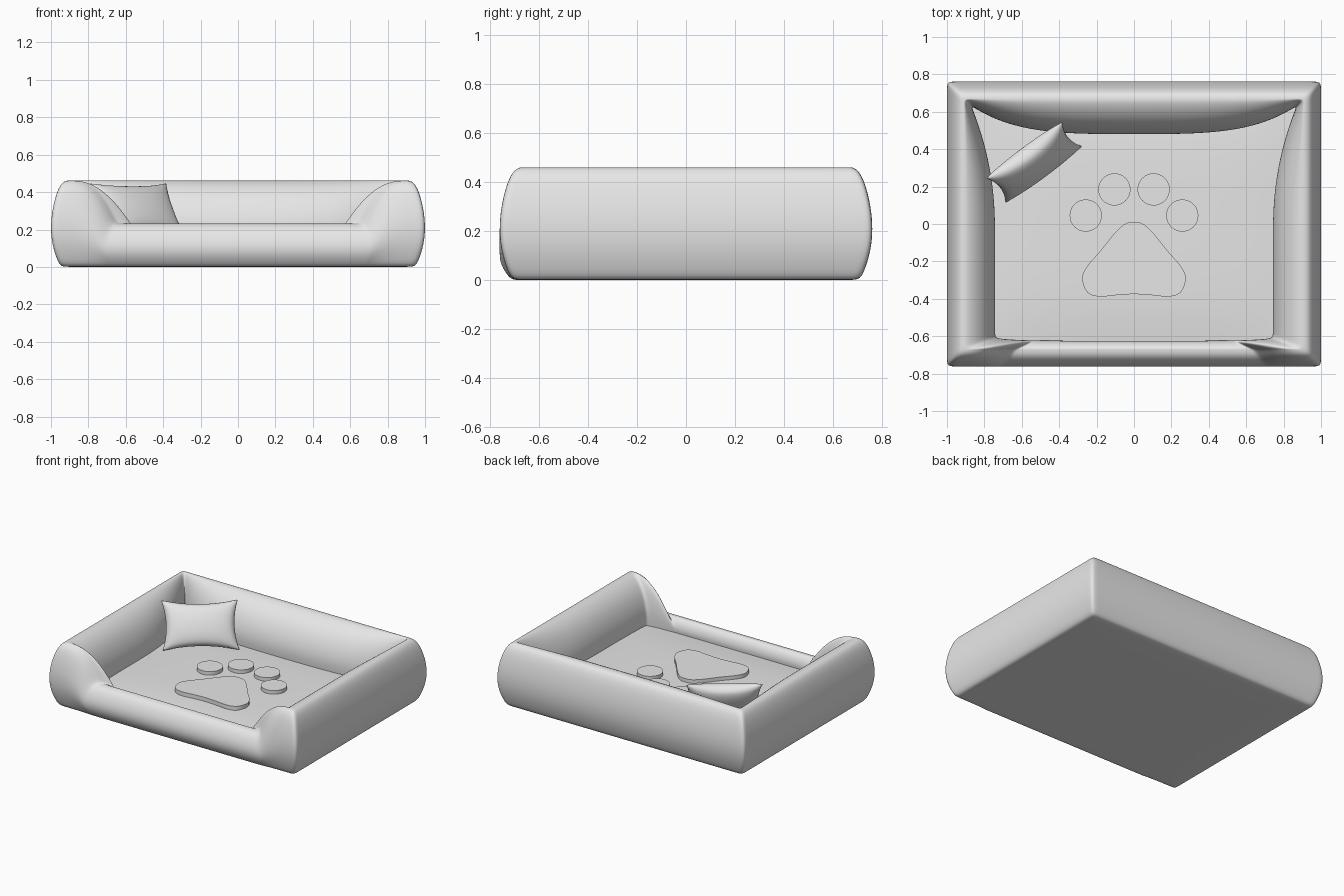
import bpy, bmesh, math
from mathutils import Vector, Matrix

old = bpy.data.objects.get("Cube")
if old:
    bpy.data.objects.remove(old, do_unlink=True)

fabric = bpy.data.materials.new("light_grey_fabric")
fabric.use_nodes = True
GREY = (0.8, 0.8, 0.8, 1)
fabric.diffuse_color = GREY
fabric.node_tree.nodes["Principled BSDF"].inputs["Base Color"].default_value = GREY


def finish(name, bm, subsurf=0, sharp=False):
    """Turn a bmesh into a shaded object with the fabric material."""
    bmesh.ops.recalc_face_normals(bm, faces=bm.faces)
    mesh = bpy.data.meshes.new(name)
    bm.to_mesh(mesh)
    bm.free()
    mesh.materials.append(fabric)
    obj = bpy.data.objects.new(name, mesh)
    bpy.context.collection.objects.link(obj)
    if subsurf:
        mod = obj.modifiers.new("Smooth", "SUBSURF")
        mod.levels = mod.render_levels = subsurf
    bpy.ops.object.select_all(action="DESELECT")
    obj.select_set(True)
    bpy.context.view_layer.objects.active = obj
    if sharp:
        bpy.ops.object.shade_smooth_by_angle(angle=math.radians(35))
    else:
        bpy.ops.object.shade_smooth()
    return obj


# Bolster wall: a cross-section swept round the rectangle
HALF_X, HALF_Y, TOP, LIP, FLOOR = 1.0, 0.762, 0.462, 0.232, 0.14
CREST = 0.09
OUTER = [(.1, 0), (.055, 0), (.035, .03), (.006, .12), (-.002, .21),
         (.006, .3), (.03, .4), (.06, .455), (CREST, TOP)]
INNER = [(.12, 1), (.38, .93), (.66, .78), (.88, .55), (1, .28), (.98, .05), (.9, -.3)]


def section(height, thick):
    """(inset, z) pairs from under the base, over the crest, to the floor."""
    pts = [(u, z * height / TOP) for u, z in OUTER]
    pts += [(CREST + (thick - CREST) * v, FLOOR + (height - FLOOR) * w) for v, w in INNER]
    return pts


def side_thick(f):
    return .26 - .13 * max(0, f) ** 2


def back_thick(f):
    return .285 - .155 * abs(f) ** 4


def front_thick(f):
    return .138 + .015 * abs(f) ** 6


def front_height(f):
    s = min(1, max(0, (abs(f) * .91 - .65) / .23))
    return LIP + (TOP - LIP) * (1 - (1 - s) ** 2.5)


def mirrored(values):
    return [-v for v in reversed(values)] + [0] + values


PLAIN = mirrored([.25, .5, .7, .85, .95, 1])
FRONT = mirrored([.3, .55, .68, .71, .74, .78, .83, .89, .95, 1])

side_front = section(TOP, side_thick(-1))
side_back = section(TOP, side_thick(1))
front_end = section(TOP, front_thick(1))
back_end = section(TOP, back_thick(1))

stations = []
for f in FRONT[:-1]:
    sec = section(front_height(f), front_thick(f))
    stations.append([(f * (HALF_X - c[0]), u - HALF_Y, z)
                     for (u, z), c in zip(sec, side_front)])


def side_station(f, sign):
    sec, t = section(TOP, side_thick(f)), (f + 1) / 2
    return [(sign * (HALF_X - u), (1 - t) * (a[0] - HALF_Y) + t * (HALF_Y - b[0]), z)
            for (u, z), a, b in zip(sec, front_end, back_end)]


stations += [side_station(f, 1) for f in PLAIN[:-1]]
for f in reversed(PLAIN[1:]):
    sec = section(TOP, back_thick(f))
    stations.append([(f * (HALF_X - c[0]), HALF_Y - u, z)
                     for (u, z), c in zip(sec, side_back)])
stations += [side_station(f, -1) for f in reversed(PLAIN[1:])]

bm = bmesh.new()
rings = [[bm.verts.new(p) for p in st] for st in stations]
for a, b in zip(rings, rings[1:] + rings[:1]):
    for k in range(len(a) - 1):
        bm.faces.new((a[k], b[k], b[k + 1], a[k + 1]))
bm.faces.new([r[0] for r in rings])
finish("bolster_wall", bm, subsurf=2)

# Slightly domed sleeping cushion
bm = bmesh.new()
bmesh.ops.create_grid(bm, x_segments=16, y_segments=12, size=1)
for v in bm.verts:
    dome = (1 - v.co.x ** 4) * (1 - v.co.y ** 4)
    v.co = (v.co.x * .88, v.co.y * .65, .135 + .025 * dome)
finish("floor_cushion", bm)

# Paw emblem: four round toes and one large pad
PAD_LOW, PAD_TOP = .13, .186
for n, (x, y) in enumerate([(-.258, .045), (-.105, .185), (.105, .185), (.258, .045)]):
    bm = bmesh.new()
    bmesh.ops.create_cone(bm, cap_ends=True, segments=40, radius1=.086, radius2=.086,
                          depth=PAD_TOP - PAD_LOW,
                          matrix=Matrix.Translation((x, y, (PAD_LOW + PAD_TOP) / 2)))
    finish(f"paw_toe_{n + 1}", bm, sharp=True)

half = [(.045, .002), (.1, -.045), (.185, -.15), (.25, -.225), (.277, -.29),
        (.25, -.365), (.185, -.388), (.09, -.38)]
outline = [Vector(p) for p in half + [(0, -.375)] + [(-x, y) for x, y in reversed(half)] + [(0, .01)]]
bm = bmesh.new()
ring = []
count = len(outline)
for i in range(count):
    p0, p1, p2, p3 = (outline[(i + d) % count] for d in (-1, 0, 1, 2))
    for step in range(5):
        t = step / 5
        p = .5 * (2 * p1 + (p2 - p0) * t + (2 * p0 - 5 * p1 + 4 * p2 - p3) * t ** 2
                  + (3 * p1 - p0 - 3 * p2 + p3) * t ** 3)
        ring.append(bm.verts.new((p.x, p.y, PAD_LOW)))
base = bm.faces.new(ring)
out = bmesh.ops.extrude_face_region(bm, geom=[base], use_keep_orig=True)
for v in out["geom"]:
    if isinstance(v, bmesh.types.BMVert):
        v.co.z = PAD_TOP
finish("paw_main_pad", bm, sharp=True)

# Puffed pillow with pinched corners, leaning in the back corner
along = Vector((.42, .31, 0)).normalized()
up = Vector((-.105, .13, .29)).normalized()
facing = along.cross(up)
centre = Vector((-.535, .33, .302))
bm = bmesh.new()
N = 16
for sign in (-1, 1):
    rows = []
    for i in range(N + 1):
        row = []
        for j in range(N + 1):
            a, b = 2 * i / N - 1, 2 * j / N - 1
            puff = ((1 - a * a) * (1 - b * b)) ** .5
            wide = .268 * a * (1 - .13 * (1 - b * b) * a * a)
            tall = .178 * b * (1 - .2 * (1 - a * a) * b * b)
            row.append(bm.verts.new(centre + along * wide + up * tall
                                    + facing * sign * .07 * puff))
        rows.append(row)
    for r, s in zip(rows, rows[1:]):
        for j in range(N):
            bm.faces.new((r[j], s[j], s[j + 1], r[j + 1]))
bmesh.ops.remove_doubles(bm, verts=bm.verts, dist=.0005)
finish("pillow", bm, subsurf=1)
